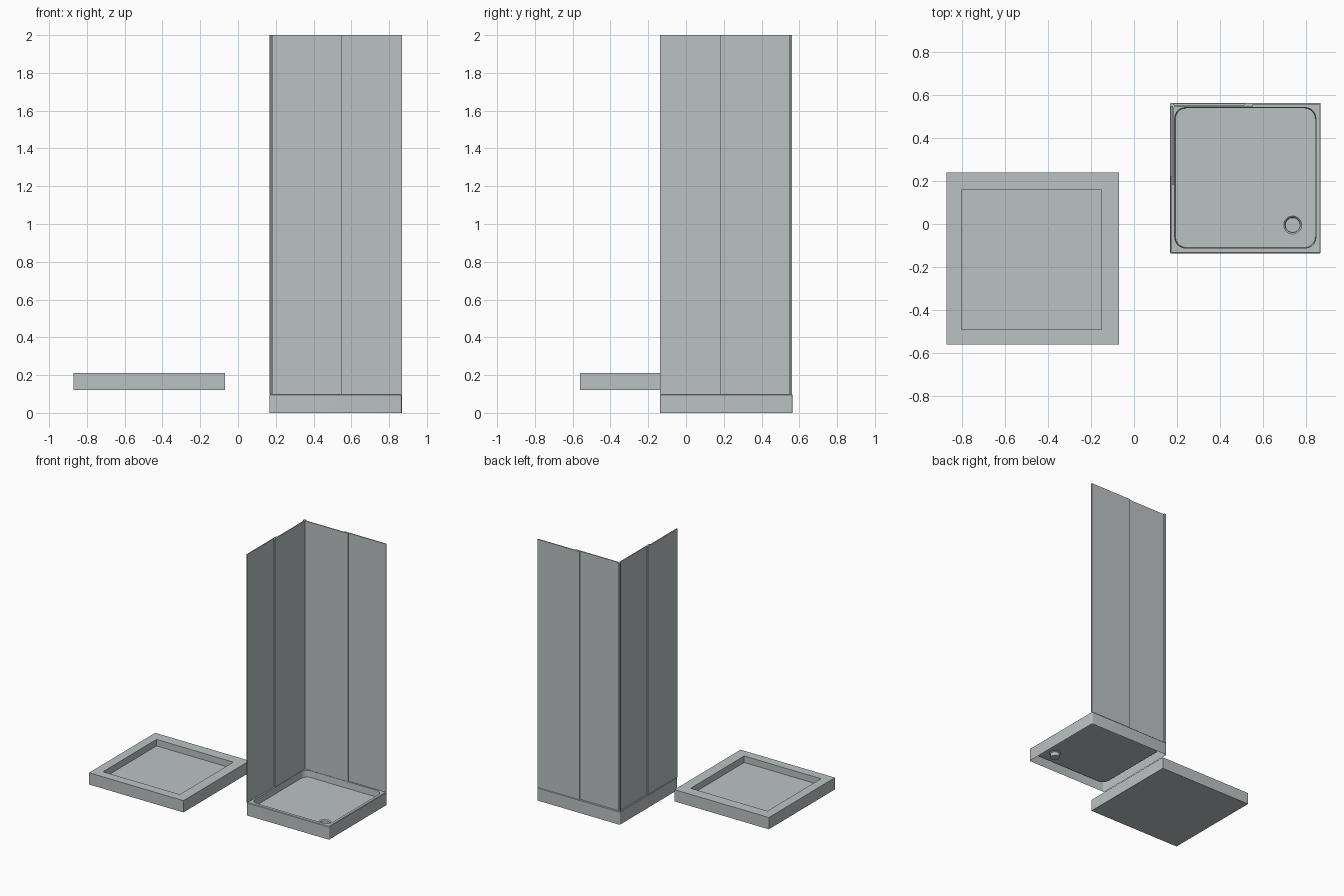
import bpy
import bmesh
from math import sin, cos, pi, radians

if "Cube" in bpy.data.objects:
    bpy.data.objects.remove(bpy.data.objects["Cube"], do_unlink=True)

# One pale grey for everything
grey = bpy.data.materials.new("pale_grey")
grey.use_nodes = True
colour = (0.50, 0.54, 0.54, 1)
grey.diffuse_color = colour
grey.node_tree.nodes["Principled BSDF"].inputs["Base Color"].default_value = colour

ARC = 6  # points per rounded corner


def rounded_rect(x0, x1, y0, y1, r, z):
    """Counter-clockwise loop with four rounded corners."""
    corners = [(x1 - r, y1 - r), (x0 + r, y1 - r), (x0 + r, y0 + r), (x1 - r, y0 + r)]
    return [(cx + r * cos((k + j / (ARC - 1)) * pi / 2),
             cy + r * sin((k + j / (ARC - 1)) * pi / 2), z)
            for k, (cx, cy) in enumerate(corners) for j in range(ARC)]


def circle(x, y, r, z):
    """Loop with the same point count as a rounded rectangle."""
    n = 4 * ARC
    return [(x + r * cos((j + 0.5) / n * 2 * pi),
             y + r * sin((j + 0.5) / n * 2 * pi), z) for j in range(n)]


def rectangle(x0, x1, y0, y1, z):
    return [(x1, y1, z), (x0, y1, z), (x0, y0, z), (x1, y0, z)]


def loft(name, loops, close_start=False):
    """Skin successive loops and cap the last one."""
    bm = bmesh.new()
    rings = [[bm.verts.new(p) for p in loop] for loop in loops]
    for a, b in zip(rings, rings[1:]):
        for i in range(len(a)):
            j = (i + 1) % len(a)
            bm.faces.new((a[i], a[j], b[j], b[i]))
    bm.faces.new(rings[-1])
    if close_start:
        bm.faces.new(rings[0][::-1])
    mesh = bpy.data.meshes.new(name)
    bm.to_mesh(mesh)
    bm.free()
    mesh.materials.append(grey)
    ob = bpy.data.objects.new(name, mesh)
    bpy.context.collection.objects.link(ob)
    bpy.ops.object.select_all(action="DESELECT")
    ob.select_set(True)
    bpy.context.view_layer.objects.active = ob
    bpy.ops.object.shade_smooth_by_angle(angle=radians(30))
    return ob


def box(name, x0, x1, y0, y1, z0, z1):
    return loft(name, [rectangle(x0, x1, y0, y1, z0), rectangle(x0, x1, y0, y1, z1)], True)


# Loose square tray with a sunken floor
L, R, F, B = -0.87, -0.07, -0.56, 0.24
loft("square_tray", [
    rectangle(L, R, F, B, 0.12),
    rectangle(L, R, F, B, 0.21),
    rectangle(-0.80, -0.15, -0.49, 0.157, 0.21),
    rectangle(-0.80, -0.15, -0.49, 0.157, 0.16),
], True)

# Shower tray: moulded shell, hollow underneath, with a drain well
L, R, F, B = 0.167, 0.867, -0.137, 0.563
RIM, FLOOR = 0.10, 0.05
DX, DY = 0.737, -0.005
loft("shower_tray", [
    rounded_rect(L, R, F, B, 0.008, 0),
    rounded_rect(L, R, F, B, 0.008, RIM - 0.004),
    rounded_rect(L + 0.004, R - 0.004, F + 0.004, B - 0.004, 0.006, RIM),
    rounded_rect(0.189, 0.845, -0.112, 0.541, 0.05, RIM),
    rounded_rect(0.192, 0.842, -0.109, 0.538, 0.05, FLOOR),
    circle(DX, DY, 0.042, FLOOR),
    circle(DX, DY, 0.035, FLOOR - 0.006),
    circle(DX, DY, 0.034, 0.018),
])

# Overlapping glass panels: inner ones by the corner, outer ones at the ends
T = 0.008
TOP = 2.0
box("back_inner_panel", L + 0.012, 0.55, B - 2 * T - 0.003, B - T - 0.003, RIM, TOP)
box("back_outer_panel", 0.51, R, B - T - 0.002, B - 0.002, RIM, TOP)
box("side_inner_panel", L + T + 0.003, L + 2 * T + 0.003, 0.18, B - 0.012, RIM, TOP)
box("side_outer_panel", L + 0.002, L + T + 0.002, F, 0.22, RIM, TOP)

# Slim corner post joining the two walls
post = (L + 0.001, L + 0.018, B - 0.018, B - 0.001, 0.005)
loft("corner_post", [rounded_rect(*post, RIM), rounded_rect(*post, TOP)], True)
